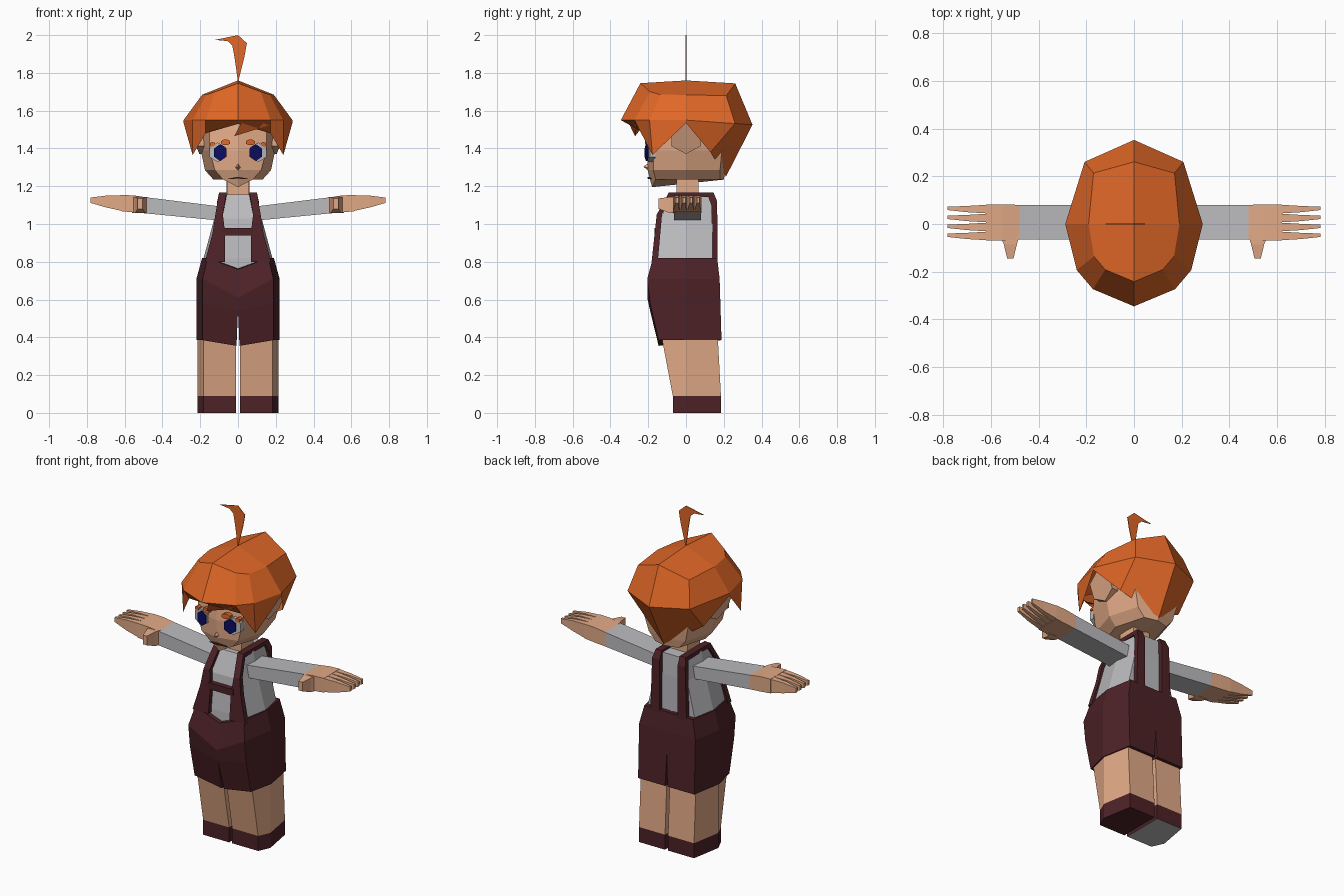
import bpy, bmesh, math

cube = bpy.data.objects.get("Cube")
if cube:
    bpy.data.objects.remove(cube, do_unlink=True)


def material(name, red, green, blue):
    mat = bpy.data.materials.new(name)
    mat.use_nodes = True
    color = (red, green, blue, 1)
    mat.diffuse_color = color
    mat.node_tree.nodes["Principled BSDF"].inputs["Base Color"].default_value = color
    return mat


SKIN = material("skin", .76, .4, .24)
HAIR = material("orange_hair", .75, .135, .02)
SHIRT = material("grey_shirt", .5, .5, .52)
MAROON = material("maroon_cloth", .075, .016, .02)
NAVY = material("navy_iris", .004, .004, .12)
DARK = material("dark_mouth", .06, .025, .02)


def build(name, verts, faces, mats, rule=None, mirror=False):
    """Make a flat shaded part, optionally mirrored over the centre plane."""
    bm = bmesh.new()
    points = [bm.verts.new(v) for v in verts]
    for face in faces:
        bm.faces.new([points[i] for i in face])
    bmesh.ops.remove_doubles(bm, verts=bm.verts, dist=.0005)
    bmesh.ops.recalc_face_normals(bm, faces=bm.faces)
    if mirror:  # leave no hidden wall along the seam
        seam = [f for f in bm.faces if all(abs(v.co.x) < .0005 for v in f.verts)]
        bmesh.ops.delete(bm, geom=seam, context='FACES')
    if rule:
        for face in bm.faces:
            face.material_index = rule(face.calc_center_median(), face.normal)
    mesh = bpy.data.meshes.new(name)
    bm.to_mesh(mesh)
    bm.free()
    for mat in mats:
        mesh.materials.append(mat)
    part = bpy.data.objects.new(name, mesh)
    bpy.context.collection.objects.link(part)
    if mirror:
        part.modifiers.new("Mirror", 'MIRROR').merge_threshold = .0005


def loft(name, rings, mats, rule=None, mirror=True, closed=True):
    """Skin a row of equal-length rings; closed ones get end caps."""
    size = len(rings[0])
    last = (len(rings) - 1) * size
    faces = []
    for start in range(0, last, size):
        for i in range(size if closed else size - 1):
            j = (i + 1) % size
            faces.append([start + i, start + j, start + size + j, start + size + i])
    if closed:
        faces += [range(size), range(last, last + size)]
    build(name, [point for ring in rings for point in ring], faces, mats, rule, mirror)


def section(width, front, back, z, dip=0, bulge=0, seam=0, corner=.85):
    """Half of a body cross-section, from the front seam to the back seam."""
    return [(seam, front - bulge, z - dip), (corner * width, front, z), (width, 0, z),
            (corner * width, back, z), (seam, back + bulge, z)]


def box_ring(x, y, z, width, height):
    return [(x, y + width * a / 2, z + height * b / 2)
            for a, b in ((-1, -1), (1, -1), (1, 1), (-1, 1))]


def ngon(cx, cz, rx, rz, sides):
    angles = [math.tau * (i + .5) / sides for i in range(sides)]
    return [(cx + rx * math.cos(a), cz + rz * math.sin(a)) for a in angles]


def face_plate(name, outline, lift, mat, thick=.009):
    """Thin plate on the slanting front of the face, from an (x, z) outline."""
    front = [(x, .22 * x - .2 - lift, z) for x, z in outline]
    back = [(x, y + thick, z) for x, y, z in front]
    loft(name, [front, back], [mat])


# Legs with shoes; only the right sole is grey
for side, label in ((1, "left"), (-1, "right")):
    def leg_rule(center, normal):
        if side < 0 and normal.z < -.9:
            return 2
        return 1 if center.z < .09 else 0

    rings = [section(.215, front, back, z, seam=.01)
             for front, back, z in ((-.07, .185, 0), (-.07, .185, .09), (-.14, .165, .46))]
    rings = [[(side * x, y, z) for x, y, z in ring] for ring in rings]
    loft(label + "_leg", rings, [SKIN, MAROON, SHIRT], leg_rule, mirror=False)

# Shorts: waist, hips, crotch and hem
loft("shorts", [section(.19, -.175, .165, .82, dip=.06),
                section(.22, -.205, .178, .71, dip=.1),
                section(.22, -.19, .182, .58, dip=.04),
                section(.22, -.145, .188, .385, dip=.03, seam=.008)], [MAROON])

# Shirt body and neck
loft("shirt", [section(.185, -.155, .14, .74),
               section(.182, -.153, .14, .82),
               section(.125, -.133, .14, 1.03),
               section(.1, -.08, .135, 1.155)], [SHIRT])
loft("neck", [section(.06, -.05, .065, z, corner=.95) for z in (1.13, 1.28)], [SKIN])

# Braces over the shoulders, with a chest bar
strap = []
for inner, outer, y, z in ((.07, .175, -.182, .8), (.068, .135, -.166, .95),
                           (.08, .12, -.155, 1.05), (.06, .1, -.09, 1.168),
                           (.06, .1, .145, 1.168), (.06, .11, .165, 1.12),
                           (.06, .12, .167, .8)):
    under_y = y * .82
    under_z = z - .025 if z > 1.1 else z
    strap.append([(inner, y, z), (outer, y, z),
                  (outer, under_y, under_z), (inner, under_y, under_z)])
loft("strap", strap, [MAROON])
loft("chest_bar", [box_ring(x, -.152, .96, .03, .04) for x in (0, .085)], [MAROON])

# Arms and hands
wrist = box_ring(.48, .008, 1.098, .145, .085)
loft("sleeve", [box_ring(.09, .008, 1.055, .145, .075), wrist], [SHIRT])
loft("hand", [wrist, box_ring(.55, .006, 1.106, .15, .09),
              box_ring(.62, .006, 1.111, .15, .086)], [SKIN])
for i in range(4):
    y = .0375 * i - .05
    loft("finger", [box_ring(.615, y, 1.111, .036, .083),
                    box_ring(.7, y, 1.119, .026, .062),
                    box_ring(.782, y + .003, 1.126, .014, .028)], [SKIN])

# Thumbs: the same box rings, turned to run forwards
thumb = [box_ring(-.05, .52, 1.1, .08, .086), box_ring(-.085, .518, 1.1, .055, .086),
         box_ring(-.145, .518, 1.108, .026, .055)]
loft("thumb", [[(x, y, z) for y, x, z in ring] for ring in thumb], [SKIN])

# Head and ears
loft("head", [section(.13, -.16, .18, 1.235, dip=.04, bulge=.02, corner=.6),
              section(.175, -.173, .18, 1.285, bulge=.03, corner=.7),
              section(.197, -.172, .19, 1.39, bulge=.033, corner=.76),
              section(.21, -.157, .2, 1.5, bulge=.038, corner=.72),
              section(.17, -.14, .16, 1.62, bulge=.04, corner=.7)], [SKIN])
ear = ngon(0, 1.453, .09, .082, 6)
loft("ear", [[(.17, y, z) for y, z in ear],
             [(.235 + .36 * (z - 1.453), y, z) for y, z in ear]], [SKIN])

# Face details
face_plate("eye_white", ngon(.108, 1.38, .05, .052, 6), .025, SHIRT, thick=.03)
face_plate("iris", ngon(.094, 1.378, .037, .045, 6), .033, NAVY)
face_plate("inner_brow", ngon(.066, 1.432, .026, .016, 8), .026, HAIR, thick=.025)
face_plate("outer_brow", ngon(.135, 1.422, .015, .013, 6), .028, HAIR, thick=.03)
face_plate("mouth", [(0, 1.25), (.06, 1.238), (0, 1.24)], .003, DARK)
build("nose", [(0, -.195, 1.325), (.018, -.193, 1.297), (0, -.226, 1.303), (0, -.195, 1.28)],
      [(0, 1, 2), (2, 1, 3)], [SKIN], mirror=True)

# Hair cap: the crown and the ragged lower edge both follow the widest line
ridge, crown, widest, edge = [], [], [], []
for x, y, shrink, tuck, low in ((0, -.345, .7, .76, 1.53), (.172, -.273, .7, .8, 1.48),
                                (.24, -.193, .7, .92, 1.365), (.288, 0, .66, 1, 1.535),
                                (.207, .26, .82, .5, 1.38), (0, .352, .74, .6, 1.25)):
    top_y = y * shrink
    top_z = 1.76 - .06 * abs(top_y)
    ridge.append((0, top_y, top_z))
    crown.append((x * shrink, top_y, top_z - .4 * x * shrink))
    widest.append((x, y, 1.55 - .07 * max(y, 0)))
    edge.append((x, y * tuck, low))
loft("hair", [ridge, crown, widest, edge], [HAIR], closed=False)

# Swept fringe lock and the upright tuft
build("fringe_lock", [(.03, -.315, 1.56), (.172, -.262, 1.525), (-.02, -.27, 1.465), (.1, -.2, 1.55)],
      [(0, 1, 2), (1, 3, 2), (3, 0, 2), (0, 3, 1)], [HAIR])
tuft = [(0, 1.75), (-.018, 1.88), (-.03, 1.945), (-.055, 1.968), (-.12, 1.975),
        (0, 2), (.047, 1.957), (.035, 1.89)]
loft("tuft", [[(x, y, z) for x, z in tuft] for y in (-.002, .002)], [HAIR], mirror=False)
